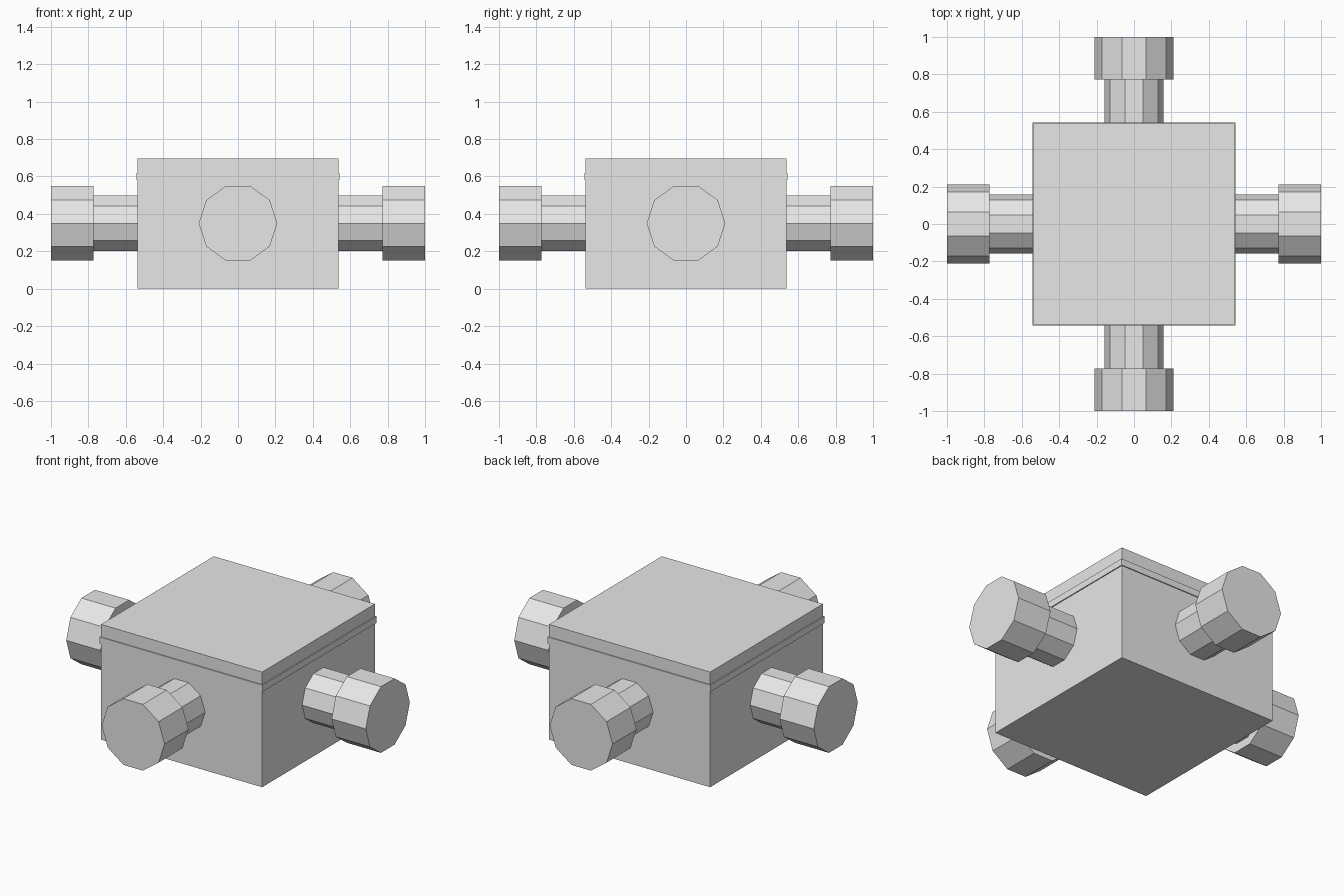
import bpy
from math import pi
from mathutils import Matrix, Vector

if "Cube" in bpy.data.objects:
    bpy.data.objects.remove(bpy.data.objects["Cube"], do_unlink=True)

grey = bpy.data.materials.new("light_grey")
grey.use_nodes = True
grey.diffuse_color = (0.8, 0.8, 0.8, 1)
grey.node_tree.nodes["Principled BSDF"].inputs["Base Color"].default_value = grey.diffuse_color

HALF = 0.538      # half width of the housing
AXIS_Z = 0.35     # height of the pipe axes


def finish(name):
    ob = bpy.context.object
    ob.name = name
    ob.data.materials.append(grey)


def slab(name, half, z0, z1):
    bpy.ops.mesh.primitive_cube_add(size=1, location=(0, 0, (z0 + z1) / 2))
    bpy.context.object.scale = (2 * half, 2 * half, z1 - z0)
    bpy.ops.object.transform_apply(location=False, rotation=False, scale=True)
    finish(name)


def pipe(name, radius, start, end, turn):
    # ten-sided prism along -y with flats on top, then turned around z
    bpy.ops.mesh.primitive_cylinder_add(vertices=10, radius=radius, depth=end - start)
    ob = bpy.context.object
    ob.data.transform(Matrix.Rotation(pi / 2, 4, "Z"))
    ob.data.transform(Matrix.Rotation(pi / 2, 4, "X"))
    ob.data.transform(Matrix.Translation(Vector((0, -(start + end) / 2, 0))))
    ob.data.transform(Matrix.Rotation(turn, 4, "Z"))
    ob.location.z = AXIS_Z
    finish(name)


# Housing, seam band and lid
slab("housing", HALF, 0, 0.58)
slab("seam_band", HALF + 0.006, 0.58, 0.62)
slab("lid", HALF, 0.62, 0.695)

# A stub and a wider end cap on each side
for i, side in enumerate(("front", "left", "back", "right")):
    pipe(side + "_stub", 0.157, HALF - 0.02, 0.775, i * pi / 2)
    pipe(side + "_end_cap", 0.21, 0.772, 1.0, i * pi / 2)
